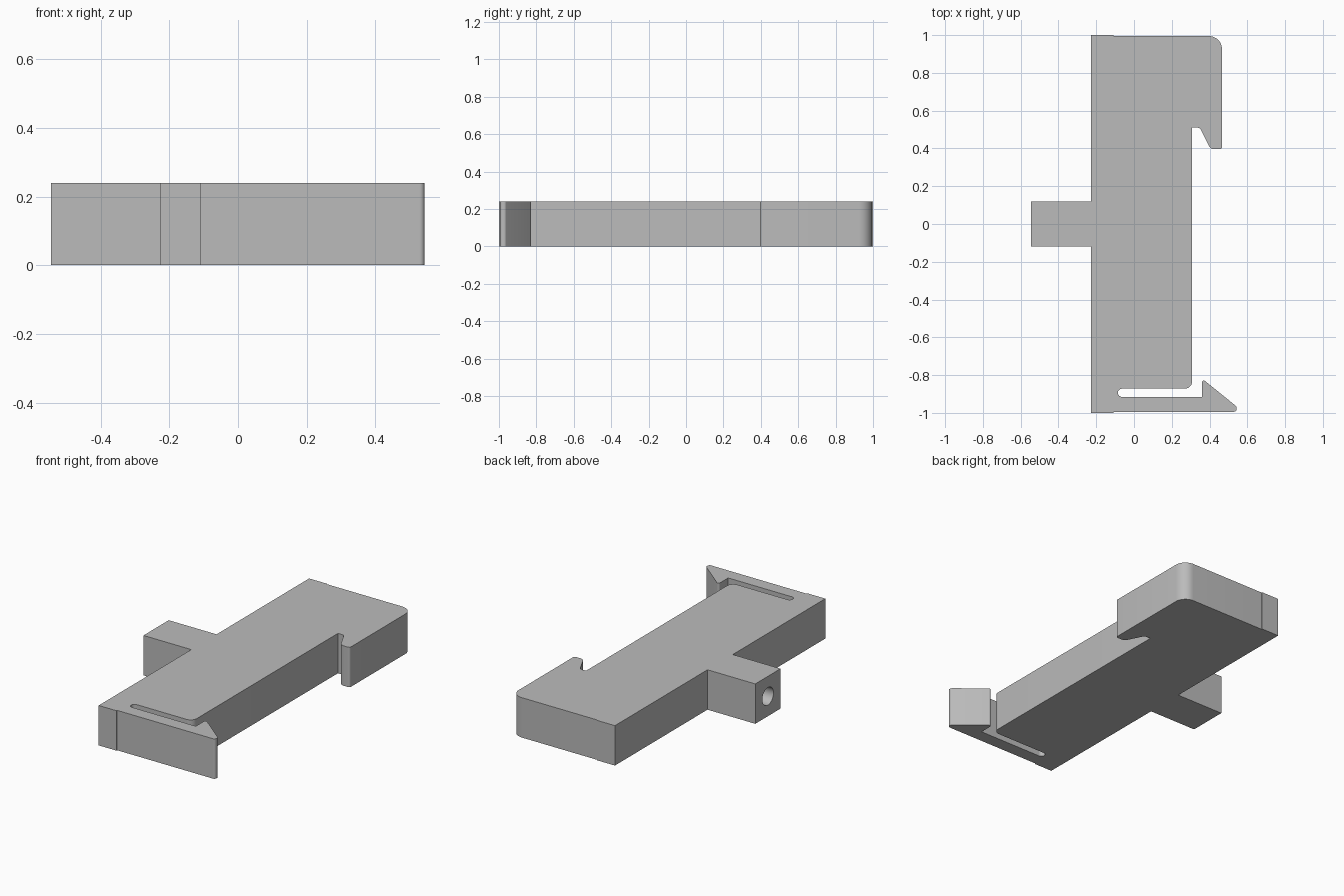
import bpy, bmesh, math
from mathutils import Vector, Matrix

cube = bpy.data.objects.get("Cube")
if cube:
    bpy.data.objects.remove(cube, do_unlink=True)

HEIGHT = 0.24

grey = bpy.data.materials.new("plain grey")
grey.use_nodes = True
colour = (0.5, 0.5, 0.5, 1)
grey.diffuse_color = colour
grey.node_tree.nodes["Principled BSDF"].inputs["Base Color"].default_value = colour


def rounded(corners, steps=10):
    """Replace each (x, y, radius) corner with a tangent arc."""
    out = []
    for i, (x, y, r) in enumerate(corners):
        p = Vector((x, y))
        if r == 0:
            out.append(p)
            continue
        a = (Vector(corners[i - 1][:2]) - p).normalized()
        b = (Vector(corners[(i + 1) % len(corners)][:2]) - p).normalized()
        half = a.angle(b) / 2
        centre = p + (a + b).normalized() * (r / math.sin(half))
        start = p + a * (r / math.tan(half)) - centre
        end = p + b * (r / math.tan(half)) - centre
        sweep = start.angle_signed(end)
        for k in range(steps + 1):
            out.append(centre + Matrix.Rotation(-sweep * k / steps, 2) @ start)
    return out


def make_object(name, bm):
    mesh = bpy.data.meshes.new(name)
    bmesh.ops.recalc_face_normals(bm, faces=bm.faces)
    bm.to_mesh(mesh)
    bm.free()
    mesh.materials.append(grey)
    obj = bpy.data.objects.new(name, mesh)
    bpy.context.collection.objects.link(obj)
    return obj


# Outline: x, y, corner radius
outline = [
    # foot and snap hook
    (-0.227, -1, 0), (-0.108, -1, 0), (-0.108, -0.994, 0),
    (0.543, -0.994, 0.014), (0.543, -0.966, 0.014),
    (0.36, -0.818, 0.01), (0.36, -0.915, 0),
    # flex slot
    (-0.085, -0.915, 0.0212), (-0.085, -0.872, 0.0212),
    (0.308, -0.872, 0.04),
    # upper notch and rounded lip
    (0.308, 0.51, 0), (0.348, 0.51, 0.022),
    (0.405, 0.396, 0.035), (0.466, 0.396, 0.012),
    (0.466, 0.995, 0.07),
    # back edge and stem
    (-0.108, 0.995, 0), (-0.108, 1, 0), (-0.227, 1, 0),
    (-0.227, 0.12, 0), (-0.545, 0.12, 0),
    (-0.545, -0.12, 0), (-0.227, -0.12, 0),
]

# Clip body: the outline extruded upward
bm = bmesh.new()
face = bm.faces.new([bm.verts.new((p.x, p.y, 0)) for p in rounded(outline)])
top = bmesh.ops.extrude_face_region(bm, geom=[face])["geom"]
bmesh.ops.translate(bm, vec=(0, 0, HEIGHT),
                    verts=[v for v in top if isinstance(v, bmesh.types.BMVert)])
body = make_object("clip_body", bm)

# Round bore in the end of the stem
bm = bmesh.new()
bmesh.ops.create_cone(bm, cap_ends=True, segments=32, radius1=0.053,
                      radius2=0.053, depth=0.64,
                      matrix=Matrix.Translation((-0.545, 0, HEIGHT / 2))
                      @ Matrix.Rotation(math.pi / 2, 4, "Y"))
cutter = make_object("bore_cutter", bm)

bore = body.modifiers.new("bore", "BOOLEAN")
bore.operation = "DIFFERENCE"
bore.solver = "EXACT"
bore.object = cutter
bpy.ops.object.select_all(action="DESELECT")
bpy.context.view_layer.objects.active = body
body.select_set(True)
bpy.ops.object.modifier_apply(modifier="bore")
bpy.data.objects.remove(cutter, do_unlink=True)
bpy.ops.object.shade_smooth_by_angle(angle=math.radians(30))
